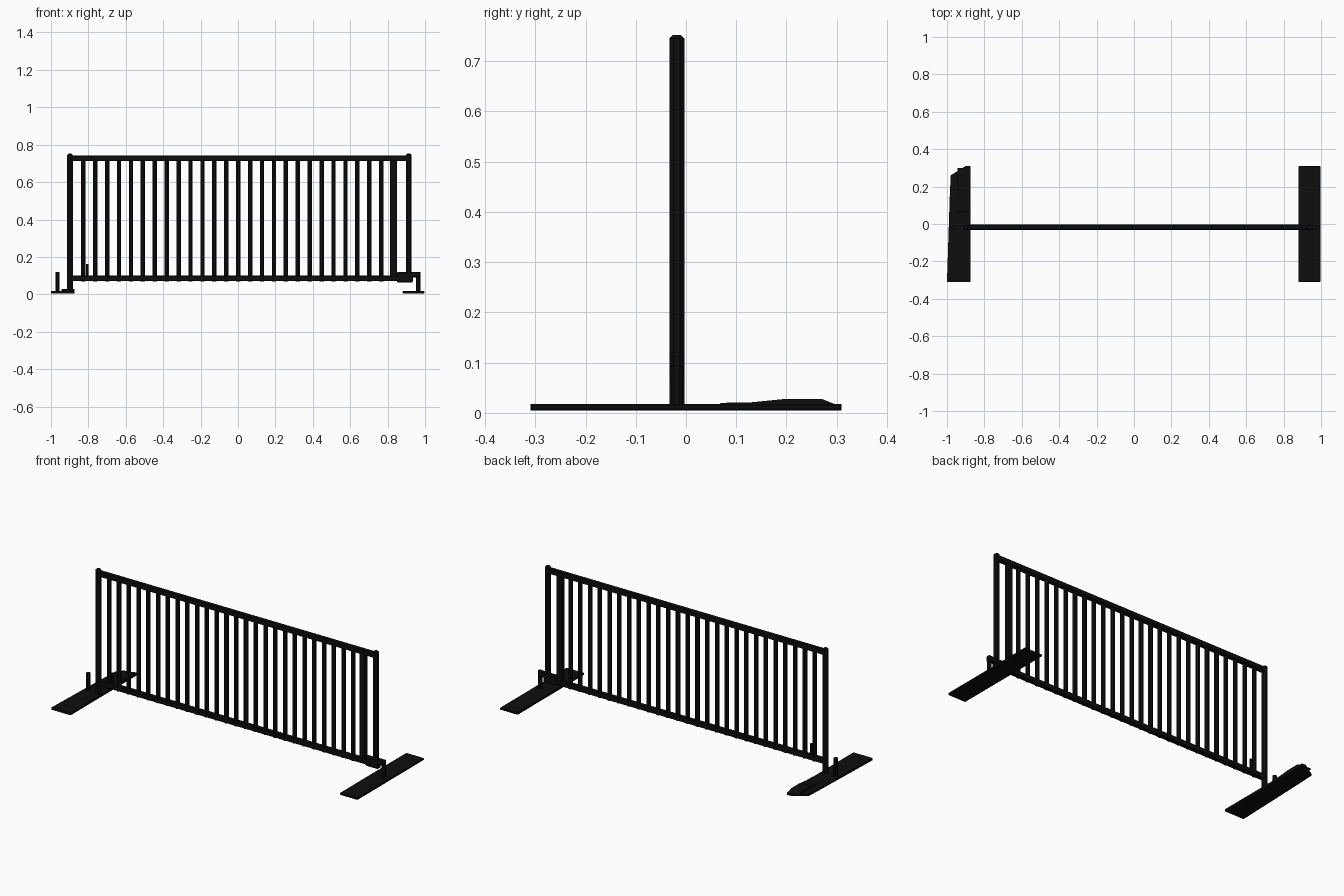
import bpy
import bmesh
from mathutils import Matrix

cube = bpy.data.objects.get("Cube")
if cube:
    bpy.data.objects.remove(cube, do_unlink=True)

black = bpy.data.materials.new("black_iron")
black.use_nodes = True
colour = (0.004, 0.004, 0.004, 1)
black.diffuse_color = colour
black.node_tree.nodes["Principled BSDF"].inputs["Base Color"].default_value = colour

Y = -0.018      # plane of the fence panel
BAR = 0.0125    # bar radius
POST = 0.0165   # post radius


def finish(name, bm):
    bmesh.ops.recalc_face_normals(bm, faces=bm.faces)
    mesh = bpy.data.meshes.new(name)
    bm.to_mesh(mesh)
    bm.free()
    mesh.materials.append(black)
    obj = bpy.data.objects.new(name, mesh)
    bpy.context.collection.objects.link(obj)
    return obj


def tube(name, x, z0, z1, r, bevel=0.0):
    """Upright eight-sided bar with an optional chamfered top."""
    bm = bmesh.new()
    bmesh.ops.create_cone(bm, cap_ends=True, segments=8, radius1=r, radius2=r,
                          depth=z1 - z0,
                          matrix=Matrix.Translation((x, Y, (z0 + z1) / 2))
                          @ Matrix.Rotation(0.3927, 4, "Z"))
    if bevel:
        rim = [e for e in bm.edges if all(v.co.z > z1 - 0.001 for v in e.verts)]
        bmesh.ops.bevel(bm, geom=rim, offset=bevel, segments=1, affect="EDGES")
    return finish(name, bm)


def box(name, lo, hi, bevel=0.0):
    bm = bmesh.new()
    bmesh.ops.create_cube(bm, size=1)
    for v in bm.verts:
        v.co = [lo[i] if v.co[i] < 0 else hi[i] for i in range(3)]
    if bevel:
        bmesh.ops.bevel(bm, geom=bm.edges[:], offset=bevel, segments=1, affect="EDGES")
    return finish(name, bm)


def prism(name, points, offset):
    """Extrude a flat outline along an offset vector."""
    bm = bmesh.new()
    face = bm.faces.new([bm.verts.new(p) for p in points])
    new = bmesh.ops.extrude_face_region(bm, geom=[face])["geom"]
    verts = [g for g in new if isinstance(g, bmesh.types.BMVert)]
    bmesh.ops.translate(bm, verts=verts, vec=offset)
    # keep the starting face so that the solid is closed
    if not face.is_valid:
        bmesh.ops.holes_fill(bm, edges=bm.edges)
    return finish(name, bm)


# Rails
for name, z in (("bottom_rail", 0.085), ("top_rail", 0.727)):
    box(name, (-0.9, Y - 0.014, z - 0.015), (0.914, Y + 0.014, z + 0.015), 0.004)

# Upright bars, evenly spaced
for i in range(26):
    tube(f"bar_{i + 1}", -0.827 + 0.0637 * i, 0.068, 0.727, BAR)
box("wide_end_bar", (0.812, Y - 0.012, 0.075), (0.85, Y + 0.012, 0.727), 0.003)

# End posts: one stands on its foot, the other hangs on the hinge bracket
tube("right_post", -0.898, 0.008, 0.752, POST, 0.007)
tube("left_post", 0.913, 0.07, 0.752, POST, 0.007)

# Hinge bracket and short stubs
box("hinge_bracket", (0.85, Y - 0.014, 0.062), (0.935, Y + 0.014, 0.12), 0.006)
box("hinge_arm", (0.925, Y - 0.014, 0.09), (0.972, Y + 0.014, 0.12), 0.004)
tube("left_foot_stub", 0.963, 0.008, 0.12, BAR)
tube("right_foot_stub", -0.965, 0.008, 0.12, BAR)
tube("latch_stub", -0.806, 0.085, 0.162, 0.008)

# Flat feet
box("left_foot", (0.88, -0.31, 0.005), (0.997, 0.31, 0.018), 0.003)
outline = [(-1, -0.31), (-0.875, -0.31), (-0.875, 0.31), (-0.9, 0.31),
           (-0.98, 0.26), (-0.985, 0.15)]
prism("right_foot", [(x, y, 0.005) for x, y in outline], (0, 0, 0.013))
hump = [(0.06, 0.012), (0.07, 0.02), (0.13, 0.021), (0.2, 0.028),
        (0.27, 0.028), (0.3, 0.016), (0.3, 0.012)]
prism("right_foot_hump", [(-0.945, y, z) for y, z in hump], (0.07, 0, 0))
